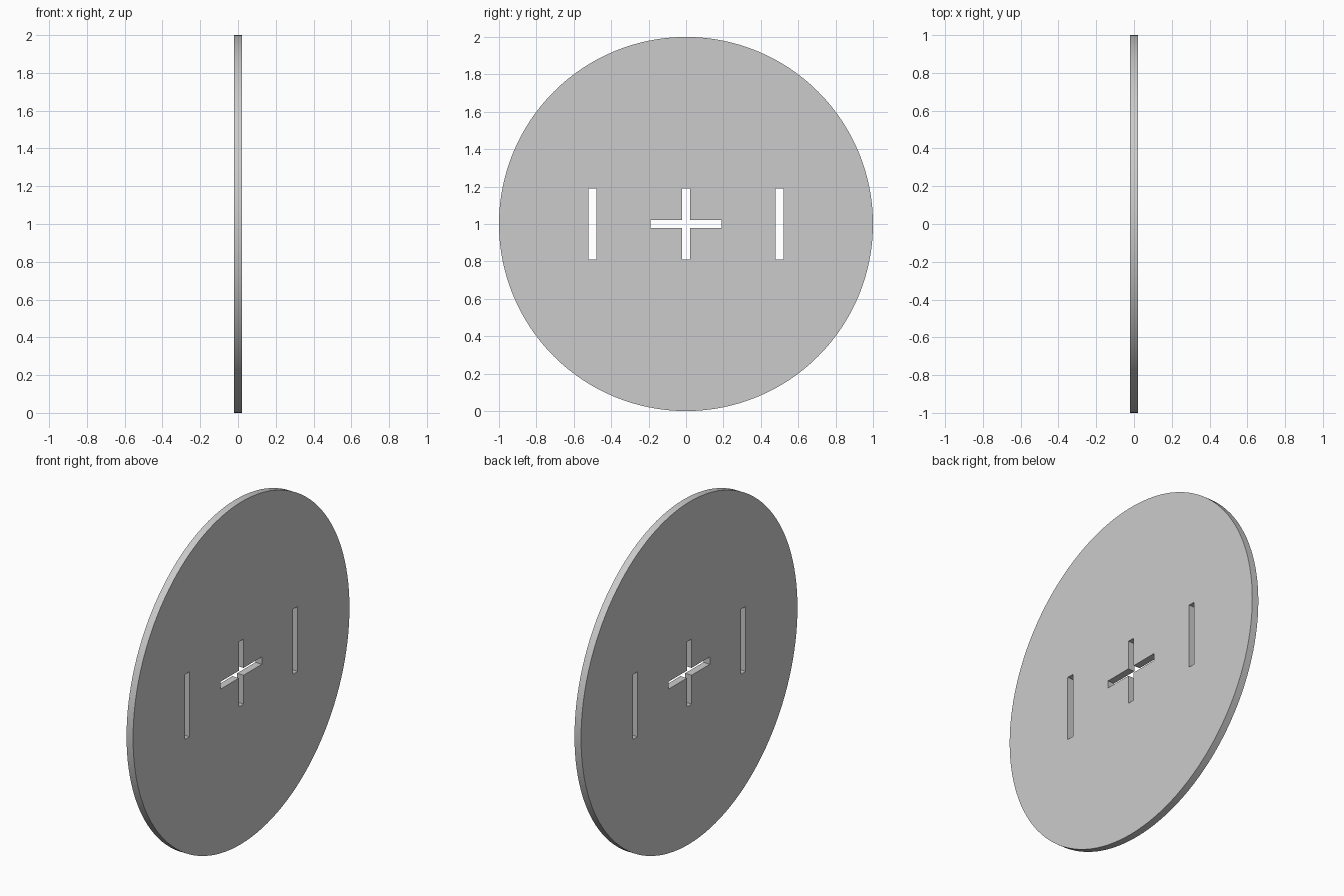
import bpy, bmesh, math
from mathutils import Vector

if "Cube" in bpy.data.objects:
    bpy.data.objects.remove(bpy.data.objects["Cube"])

T = 0.042      # disc thickness, also the slot width
H = 0.19       # half length of a slot
W = T / 2 + 0.0005


def add_prism(bm, outline, depth):
    """Extrude a (y, z) outline along x, centred on x = 0."""
    face = bm.faces.new([bm.verts.new((-depth / 2, y, z)) for y, z in outline])
    ext = bmesh.ops.extrude_face_region(bm, geom=[face])
    verts = [g for g in ext["geom"] if isinstance(g, bmesh.types.BMVert)]
    bmesh.ops.translate(bm, verts=verts, vec=Vector((depth, 0, 0)))


def make_object(name, outlines, depth):
    bm = bmesh.new()
    for outline in outlines:
        add_prism(bm, outline, depth)
    bmesh.ops.recalc_face_normals(bm, faces=bm.faces)
    mesh = bpy.data.meshes.new(name)
    bm.to_mesh(mesh)
    bm.free()
    obj = bpy.data.objects.new(name, mesh)
    bpy.context.collection.objects.link(obj)
    return obj


# Round disc standing on its edge
N = 128
circle = [(math.cos(2 * math.pi * i / N), 1 + math.sin(2 * math.pi * i / N)) for i in range(N)]
disc = make_object("slotted_disc", [circle], T)

# Two side slots and the central cross-shaped slot
slots = [[(c - W, 1 - H), (c + W, 1 - H), (c + W, 1 + H), (c - W, 1 + H)] for c in (-0.5, 0.5)]
cross = []
for k in range(4):
    c, s = round(math.cos(k * math.pi / 2)), round(math.sin(k * math.pi / 2))
    for y, z in ((H, -W), (H, W), (W, W)):
        cross.append((y * c - z * s, 1 + y * s + z * c))
cutter = make_object("slot_cutter", slots + [cross], T * 4)
cutter.hide_render = True

# Cut the slots through the disc
cut = disc.modifiers.new("slots", "BOOLEAN")
cut.operation = "DIFFERENCE"
cut.solver = "EXACT"
cut.object = cutter
bpy.context.view_layer.objects.active = disc
disc.select_set(True)
cutter.select_set(False)
bpy.ops.object.modifier_apply(modifier=cut.name)
bpy.data.objects.remove(cutter)

# Smooth rim, crisp edges
bpy.ops.object.shade_smooth_by_angle(angle=math.radians(30))
